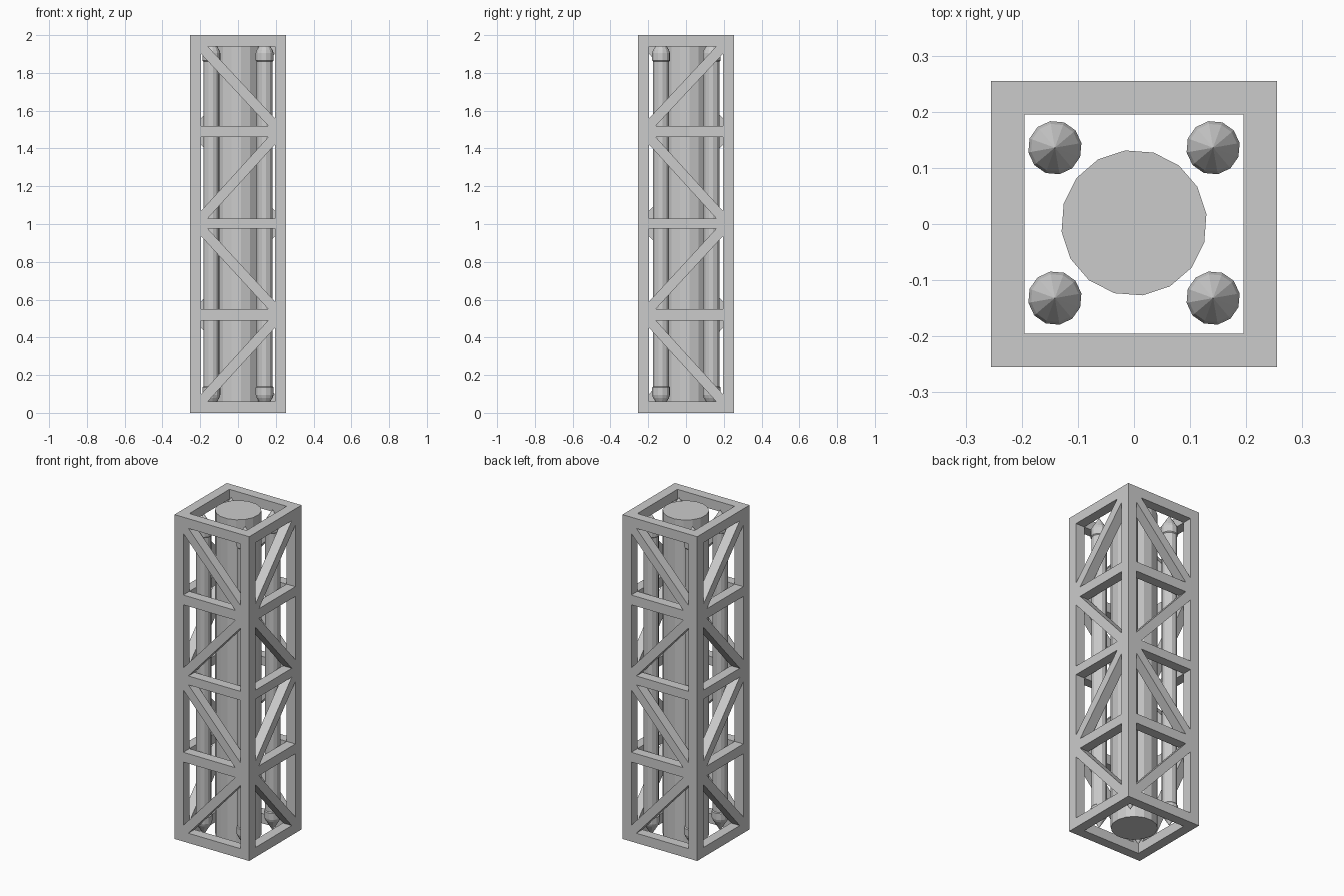
import bpy, bmesh, math
from mathutils import Matrix, Vector

if "Cube" in bpy.data.objects:
    bpy.data.objects.remove(bpy.data.objects["Cube"])

OUT, INN, BAR = 0.255, 0.195, 0.06
CY = 0.002  # slight offset of the inner pipes

grey = bpy.data.materials.new("steel_grey")
grey.diffuse_color = (0.6, 0.6, 0.6, 1)
grey.use_nodes = True
grey.node_tree.nodes["Principled BSDF"].inputs["Base Color"].default_value = grey.diffuse_color


def finish(name, bm):
    bmesh.ops.recalc_face_normals(bm, faces=bm.faces)
    me = bpy.data.meshes.new(name)
    bm.to_mesh(me)
    bm.free()
    me.materials.append(grey)
    ob = bpy.data.objects.new(name, me)
    bpy.context.collection.objects.link(ob)
    return ob


def prism(bm, outline, turn, mirror):
    """Extrude an (x, z) outline through the truss wall, then place it on one side."""
    front, back = [], []
    for x, z in outline:
        for ring, y in ((front, -OUT), (back, -INN)):
            ring.append(bm.verts.new(turn @ Vector((x * mirror, y, z))))
    bm.faces.new(front)
    bm.faces.new(back[::-1])
    for i in range(len(front)):
        j = (i + 1) % len(front)
        bm.faces.new((front[j], front[i], back[i], back[j]))


def lathe(name, profile, sides, phase, loc):
    """Revolve an (r, z) profile; radius zero closes to a point."""
    bm = bmesh.new()
    rings = []
    for r, z in profile:
        if r == 0:
            rings.append([bm.verts.new((loc[0], loc[1], z))] * sides)
            continue
        angles = [phase + 2 * math.pi * i / sides for i in range(sides)]
        rings.append([bm.verts.new((loc[0] + r * math.cos(a), loc[1] + r * math.sin(a), z))
                      for a in angles])
    for lo, hi in zip(rings, rings[1:]):
        for i in range(sides):
            j = (i + 1) % sides
            bm.faces.new(list(dict.fromkeys((lo[i], lo[j], hi[j], hi[i]))))
    for ring in (rings[0], rings[-1]):
        if ring[0] is not ring[1]:
            bm.faces.new(ring)
    return finish(name, bm)


# Corner posts
bm = bmesh.new()
for sx in (-1, 1):
    for sy in (-1, 1):
        mid = (OUT + INN) / 2
        m = Matrix.Translation((sx * mid, sy * mid, 1)) @ Matrix.Diagonal((BAR, BAR, 2, 1))
        bmesh.ops.create_cube(bm, size=1, matrix=m)
finish("corner_posts", bm)

# Cross rails and zigzag braces; neighbouring sides mirror each other
rails = [(0, 0.06), (0.49, 0.55), (0.975, 1.03), (1.46, 1.52), (1.94, 2)]
rail_bm, brace_bm = bmesh.new(), bmesh.new()
DX, DZ = 0.035, 0.04
for side in range(4):
    turn = Matrix.Rotation(side * math.pi / 2, 3, 'Z')
    mirror = 1 if side % 2 == 0 else -1
    for lo, hi in rails:
        prism(rail_bm, [(-INN, lo), (INN, lo), (INN, hi), (-INN, hi)], turn, 1)
    for bay in range(4):
        b, t = rails[bay][1], rails[bay + 1][0]
        s = mirror if bay % 2 else -mirror
        outline = [(-INN, t), (-INN + DX, t), (INN, b + DZ),
                   (INN, b), (INN - DX, b), (-INN, t - DZ)]
        prism(brace_bm, outline, turn, s)
finish("cross_rails", rail_bm)
finish("diagonal_braces", brace_bm)

# Central pipe
lathe("central_pipe", [(0.13, 0.002), (0.13, 1.998)], 16, math.radians(7), (0, CY))

# Four slim pipes with collars and pointed ends
half = [(0, 0.01), (0.043, 0.08), (0.048, 0.095), (0.048, 0.135), (0.043, 0.14)]
tube = half + [(r, 2 - z) for r, z in reversed(half)]
for sx in (-1, 1):
    for sy in (-1, 1):
        lathe("slim_pipe", tube, 12, math.radians(10), (sx * 0.141, CY + sy * 0.134))
